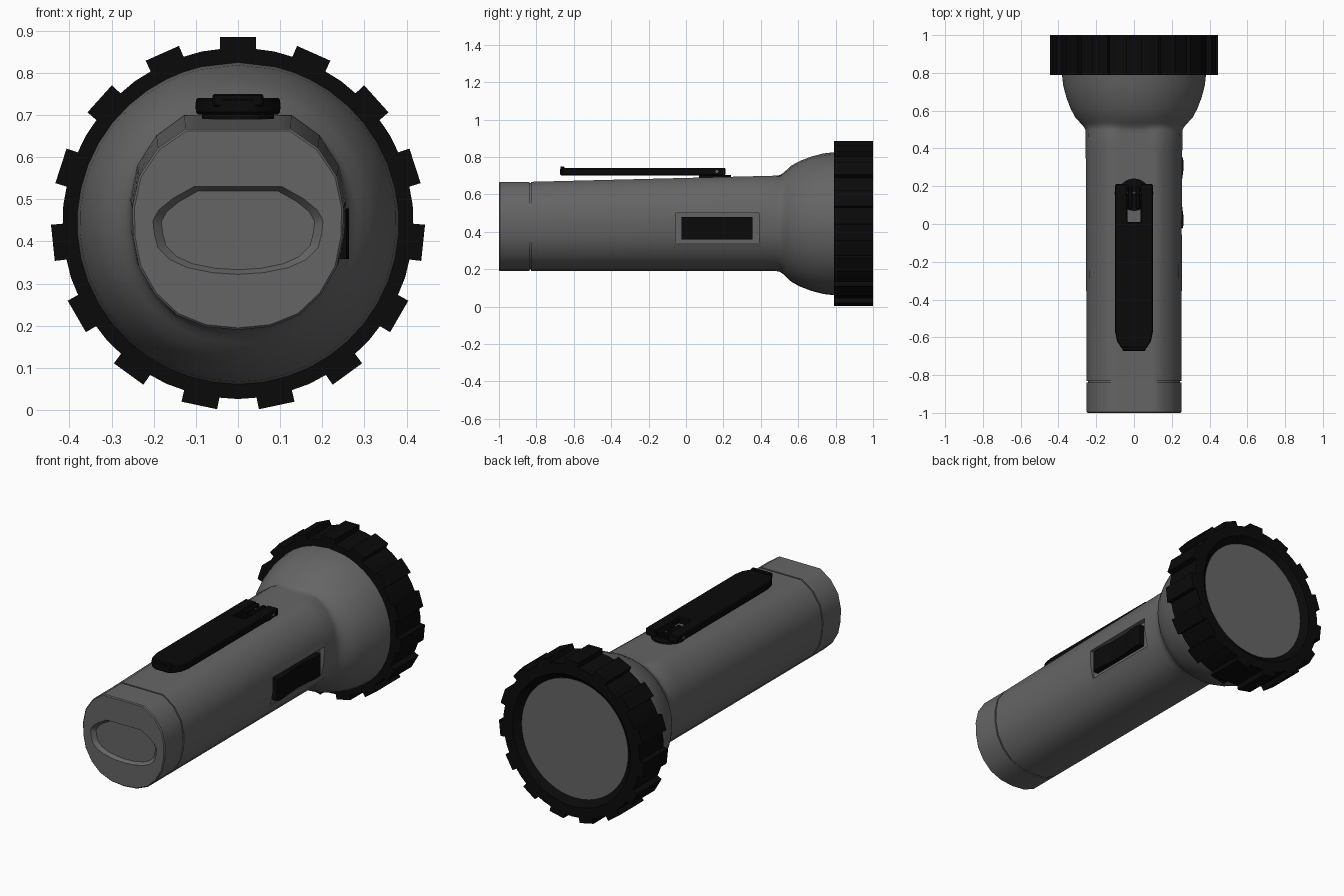
import bpy, bmesh, math
from mathutils import Vector

if "Cube" in bpy.data.objects:
    bpy.data.objects.remove(bpy.data.objects["Cube"])

CZ = 0.443                       # height of the lamp axis


def material(name, v):
    m = bpy.data.materials.new(name)
    m.diffuse_color = (v, v, v, 1)
    m.use_nodes = True
    m.node_tree.nodes["Principled BSDF"].inputs["Base Color"].default_value = m.diffuse_color
    return m


black = material("black_rubber", .003)
grey = material("dark_grey_plastic", .13)


def smooth(ob, angle):
    bpy.ops.object.select_all(action='DESELECT')
    bpy.context.view_layer.objects.active = ob
    ob.select_set(True)
    bpy.ops.object.shade_smooth_by_angle(angle=math.radians(angle))


def loft(name, rings, mat=grey, angle=30, bevel=0):
    """Skin a list of equal-length point rings and cap both ends."""
    bm = bmesh.new()
    vs = [[bm.verts.new(p) for p in ring] for ring in rings]
    n = len(vs[0])
    for a, b in zip(vs, vs[1:]):
        for i in range(n):
            bm.faces.new((a[i], a[(i + 1) % n], b[(i + 1) % n], b[i]))
    bm.faces.new(vs[0])
    bm.faces.new(vs[-1])
    bmesh.ops.recalc_face_normals(bm, faces=bm.faces)
    me = bpy.data.meshes.new(name)
    bm.to_mesh(me)
    bm.free()
    ob = bpy.data.objects.new(name, me)
    bpy.context.collection.objects.link(ob)
    me.materials.append(mat)
    smooth(ob, angle)
    if bevel:
        m = ob.modifiers.new("bevel", 'BEVEL')
        m.width = bevel
        m.segments = 1
        bpy.ops.object.modifier_apply(modifier="bevel")
        smooth(ob, angle)
    return ob


def box(name, x, y, z, mat=grey, bevel=0):
    ring = lambda h: [(x[0], y[0], h), (x[1], y[0], h), (x[1], y[1], h), (x[0], y[1], h)]
    return loft(name, [ring(z[0]), ring(z[1])], mat, bevel=bevel)


def circle(r, y, n=48):
    return [(r * math.sin(2 * math.pi * i / n), y, CZ + r * math.cos(2 * math.pi * i / n))
            for i in range(n)]


def mirrored(half):
    """Half outline from the top right to the bottom centre, mirrored, with edge midpoints."""
    pts = half + [(-x, z) for x, z in reversed(half[:-1])]
    out = []
    for (x, z), (u, w) in zip(pts, pts[1:] + pts[:1]):
        out += [(x, z), ((x + u) / 2, (z + w) / 2)]
    return out


def section(outline, y, sx=1, sz=1, base=0.19):
    return [(x * sx, y, base + (z - base) * sz) for x, z in outline]


body_outline = mirrored([(.06, .667), (.125, .667), (.19, .622), (.235, .555), (.251, .48), (.249, .41),
                         (.235, .34), (.198, .275), (.145, .225), (.078, .198), (0, .19)])
grip_outline = mirrored([(.05, .53), (.105, .53), (.155, .502), (.188, .475), (.202, .45), (.199, .42),
                         (.19, .385), (.162, .357), (.12, .338), (.06, .326), (0, .322)])


def body_ring(y):
    t = (y + .83) / 1.33
    return section(body_outline, y, 1 + .02 * t, 1 + .07 * t)


def bell_ring(y, r, t):
    """Blend from the barrel section (t=0) to a circle of radius r (t=1)."""
    ring = []
    for p in body_ring(min(y, .5)):
        d = Vector((p[0], 0, p[2] - CZ))
        d = d.normalized() * (d.length * (1 - t) + r * t)
        ring.append((d.x, y, CZ + d.z))
    return ring


# Barrel growing towards the head and flaring into the bell-shaped reflector housing
bell = [(.50, .265, .3), (.517, .275, .65), (.535, .288, .9), (.565, .312, 1), (.61, .336, 1),
        (.67, .359, 1), (.735, .376, 1), (.80, .383, 1)]
body = loft("body", [body_ring(y) for y in (-.83, -.065, .4, .48)]
            + [bell_ring(*b) for b in bell], angle=42)

# Rectangular pocket for the switch
cutter = box("switch_pocket_cutter", (.228, .35), (-.055, .39), (.34, .5))
cutter.hide_render = True
cutter.hide_viewport = True
cut = body.modifiers.new("pocket", 'BOOLEAN')
cut.object = cutter
cut.operation = 'DIFFERENCE'
cut.solver = 'EXACT'
smooth(body, 42)
bpy.ops.object.modifier_apply(modifier="pocket")
smooth(body, 42)
bpy.data.objects.remove(cutter)

# Groove core and tail cap with a shallow finger recess
loft("groove_core", [section(body_outline, y, .97, .97, .43) for y in (-.86, -.8)], angle=38)
loft("tail_cap", [section(body_outline, -.838),
                  section(body_outline, -.995),
                  section(body_outline, -1, .98, .98, .43),
                  section(grip_outline, -1),
                  section(grip_outline, -.98, .9, .9, .43)], angle=38)

# Rocker switch with raised ends
rocker = [(.22, -.025), (.257, -.025), (.263, .0), (.262, .04), (.254, .1), (.251, .165),
          (.254, .23), (.262, .29), (.263, .33), (.257, .355), (.22, .355)]
loft("switch", [[(x, y, z) for x, y in rocker] for z in (.358, .478)], black)

# Lugged head ring with a sloping inner lip
LUGS = 15
lug_half = math.atan(.043 / .44)
gap_half = math.atan(.043 / .416)
directions = []
for i in range(LUGS):
    a = 2 * math.pi * i / LUGS
    directions += [(a - gap_half, .416), (a - lug_half, .444),
                   (a + lug_half, .444), (a + gap_half, .416), (a + math.pi / LUGS, .417)]


def lug_ring(y, r=None):
    return [((r or q) * math.sin(a), y, CZ + (r or q) * math.cos(a)) for a, q in directions]


loft("head_ring", [lug_ring(.79), lug_ring(1), lug_ring(1, .36), lug_ring(.968, .325)], black)
loft("lens", [circle(.326, .96), circle(.326, .971)])

# Swivel base of the hanging clip
disc = [(.086 * math.cos(2 * math.pi * i / 24), .155 + .086 * math.sin(2 * math.pi * i / 24))
        for i in range(24)]
loft("clip_base", [[(x, y, z) for x, y in disc] for z in (.672, .703)], black)

# Clip arm: forked at the hinge end, rounded at the tip
arm_half = [(.035, .01), (.035, .212), (.1, .212), (.1, -.57), (.09, -.62), (.068, -.655), (.04, -.673)]
arm = arm_half + [(-x, y) for x, y in reversed(arm_half)]
loft("clip_arm", [[(x, y, z) for x, y in arm] for z in (.702, .741)], black, bevel=.005)
box("clip_tip_lip", (-.06, .06), (-.672, -.65), (.72, .75), black, bevel=.004)

# Hinge posts between the fork, and the pin through them
for s, side in ((-1, "left"), (1, "right")):
    x = sorted((s * .008, s * .032))
    box(f"hinge_post_{side}", x, (.08, .205), (.69, .741), black, bevel=.006)
pin = [(.165 + .008 * math.cos(i * math.pi / 5), .722 + .008 * math.sin(i * math.pi / 5))
       for i in range(10)]
loft("hinge_pin", [[(x, y, z) for y, z in pin] for x in (-.102, .102)])
